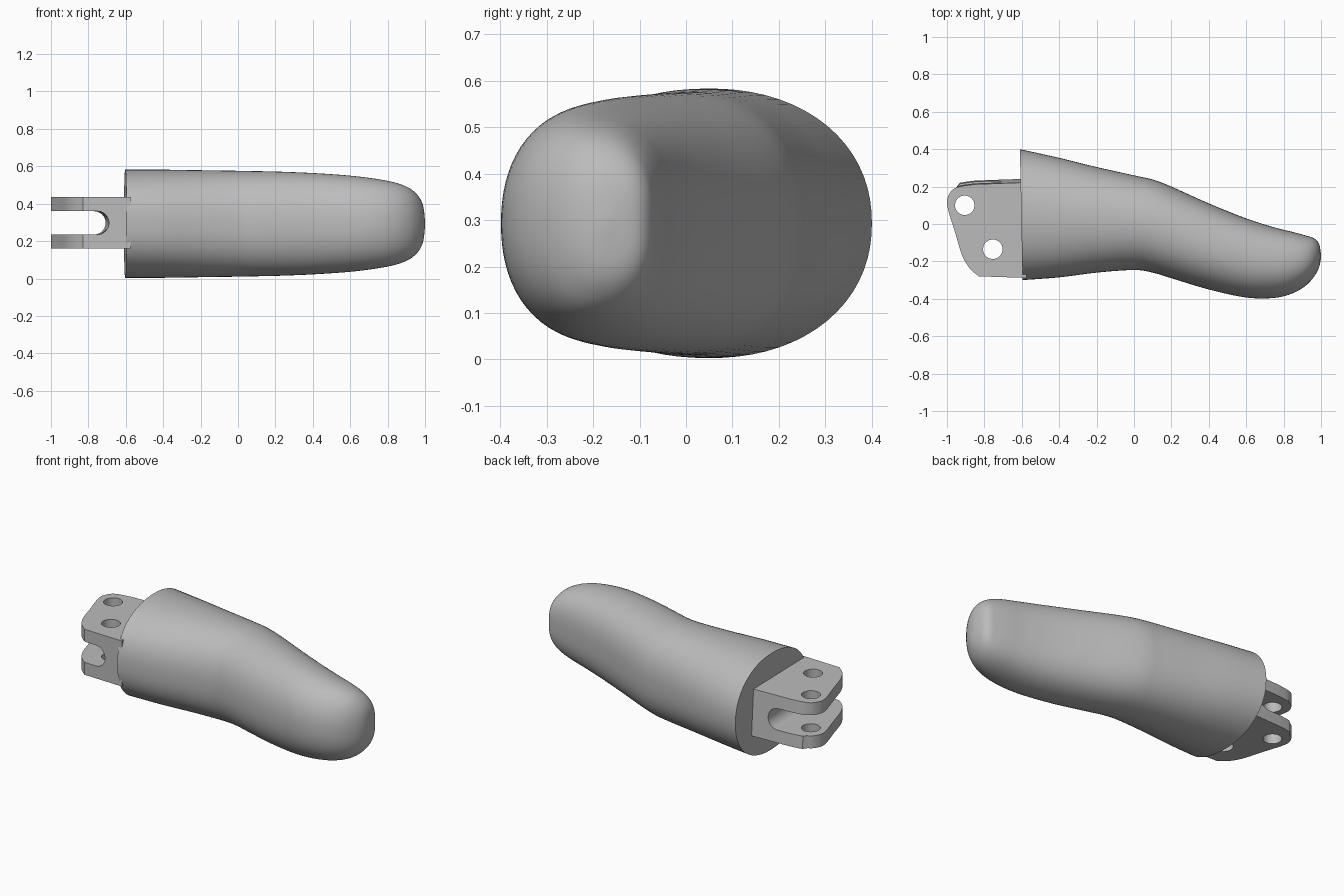
import bpy, bmesh, math
from mathutils import Vector

if "Cube" in bpy.data.objects:
    bpy.data.objects.remove(bpy.data.objects["Cube"], do_unlink=True)

grey = bpy.data.materials.new("light grey plastic")
grey.use_nodes = True
colour = (0.5, 0.5, 0.5, 1)
grey.diffuse_color = colour
grey.node_tree.nodes["Principled BSDF"].inputs["Base Color"].default_value = colour

MID_Z = 0.293


def finish(bm, name):
    bmesh.ops.recalc_face_normals(bm, faces=bm.faces)
    mesh = bpy.data.meshes.new(name)
    bm.to_mesh(mesh)
    bm.free()
    mesh.materials.append(grey)
    ob = bpy.data.objects.new(name, mesh)
    bpy.context.collection.objects.link(ob)
    return ob


def prism(name, outline, z0, z1):
    bm = bmesh.new()
    face = bm.faces.new([bm.verts.new((x, y, z0)) for x, y in outline])
    ext = bmesh.ops.extrude_face_region(bm, geom=[face])
    bmesh.ops.translate(bm, vec=(0, 0, z1 - z0),
                        verts=[v for v in ext["geom"] if isinstance(v, bmesh.types.BMVert)])
    return finish(bm, name)


def spline(points, steps):
    """Smooth curve through the points."""
    pts = [Vector(p) for p in points]
    pts = [2 * pts[0] - pts[1]] + pts + [pts[-1]]
    out = []
    for a, b, c, d in zip(pts, pts[1:], pts[2:], pts[3:]):
        for i in range(steps):
            t = i / steps
            out.append(0.5 * (2 * b + (c - a) * t + (2 * a - 5 * b + 4 * c - d) * t * t
                              + (3 * b - a - 3 * c + d) * t ** 3))
    return out + [pts[-1]]


def smooth(ob, angle):
    bpy.ops.object.select_all(action="DESELECT")
    ob.select_set(True)
    bpy.context.view_layer.objects.active = ob
    bpy.ops.object.shade_smooth_by_angle(angle=math.radians(angle))


# Finger body: stations of x, front y, back y, half height
stations = [
    (-0.60, -0.30, 0.40, 0.29), (-0.40, -0.285, 0.355, 0.289),
    (-0.20, -0.26, 0.305, 0.286), (0, -0.246, 0.26, 0.283),
    (0.10, -0.26, 0.238, 0.281), (0.20, -0.29, 0.20, 0.279),
    (0.40, -0.35, 0.11, 0.271), (0.60, -0.393, 0.03, 0.257),
    (0.75, -0.395, -0.018, 0.238), (0.85, -0.37, -0.043, 0.217),
    (0.92, -0.328, -0.062, 0.188), (0.965, -0.278, -0.078, 0.147),
    (0.99, -0.23, -0.108, 0.095), (1.0, -0.18, -0.165, 0.015),
]
SIDES = 72
bm = bmesh.new()
rings = []
for x, front, back, half in spline([Vector(s) for s in stations], 5):
    along = (x + 0.6) / 1.6
    centre = (front + back) / 2
    ring = []
    for i in range(SIDES):
        a = math.tau * i / SIDES
        c, s = math.cos(a), math.sin(a)
        # the back flattens toward the tip, the front toward the root
        power = 2.15 + 0.6 * along * max(c, 0) + 0.25 * (1 - along) * max(-c, 0)
        r = (abs(c) ** power + abs(s) ** power) ** (-1 / power)
        y = centre + (back - front) / 2 * r * c
        slant = -0.02 * (y + 0.1) * max(0, 1 - 3 * along)
        ring.append(bm.verts.new((x + slant, y, MID_Z + half * r * s)))
    rings.append(ring)
for lo, hi in zip(rings, rings[1:]):
    for i in range(SIDES):
        j = (i + 1) % SIDES
        bm.faces.new((lo[i], lo[j], hi[j], hi[i]))
bm.faces.new(rings[0])
bm.faces.new(rings[-1])
body = finish(bm, "finger_body")
smooth(body, 40)

# Hinge lug with rounded outline, its back edge drafted outward below
curve = spline([(-0.83, -0.28), (-0.88, -0.235), (-0.92, -0.165), (-0.955, -0.05),
                (-0.998, 0.095), (-0.99, 0.155), (-0.95, 0.195), (-0.85, 0.212)], 5)
outline = [(-0.575, -0.288)] + [tuple(p) for p in curve] + [(-0.575, 0.222)]
lug = prism("hinge_lug", outline, 0.16, 0.435)
for v in lug.data.vertices:
    if v.co.z < 0.2 and v.co.y > 0.2:
        v.co.y += 0.02

# Slot with a round end, skewed slightly along its length
bm = bmesh.new()
profile = [(-1.2, 0.235)]
profile += [(-0.75 + 0.0625 * math.cos(a), 0.2975 + 0.0625 * math.sin(a))
            for a in [math.pi * (i / 20 - 0.5) for i in range(21)]]
profile += [(-1.2, 0.36)]
ends = [[bm.verts.new((x + skew, y, z)) for x, z in profile]
        for y, skew in ((-0.5, 0.005), (0.5, -0.03))]
for end in ends:
    bm.faces.new(end)
for i in range(len(profile)):
    j = (i + 1) % len(profile)
    bm.faces.new((ends[0][i], ends[0][j], ends[1][j], ends[1][i]))
cutters = [finish(bm, "slot_cutter")]

# Pin holes
for n, (hx, hy) in enumerate([(-0.905, 0.10), (-0.755, -0.135)]):
    circle = [(hx + 0.052 * math.cos(math.tau * i / 40), hy + 0.052 * math.sin(math.tau * i / 40))
              for i in range(40)]
    cutters.append(prism(f"pin_hole_cutter_{n + 1}", circle, -0.1, 0.7))

for cutter in cutters:
    mod = lug.modifiers.new(cutter.name, "BOOLEAN")
    mod.operation = "DIFFERENCE"
    mod.solver = "EXACT"
    mod.object = cutter
bpy.context.view_layer.objects.active = lug
for mod in list(lug.modifiers):
    bpy.ops.object.modifier_apply(modifier=mod.name)
for cutter in cutters:
    bpy.data.objects.remove(cutter, do_unlink=True)
smooth(lug, 30)
